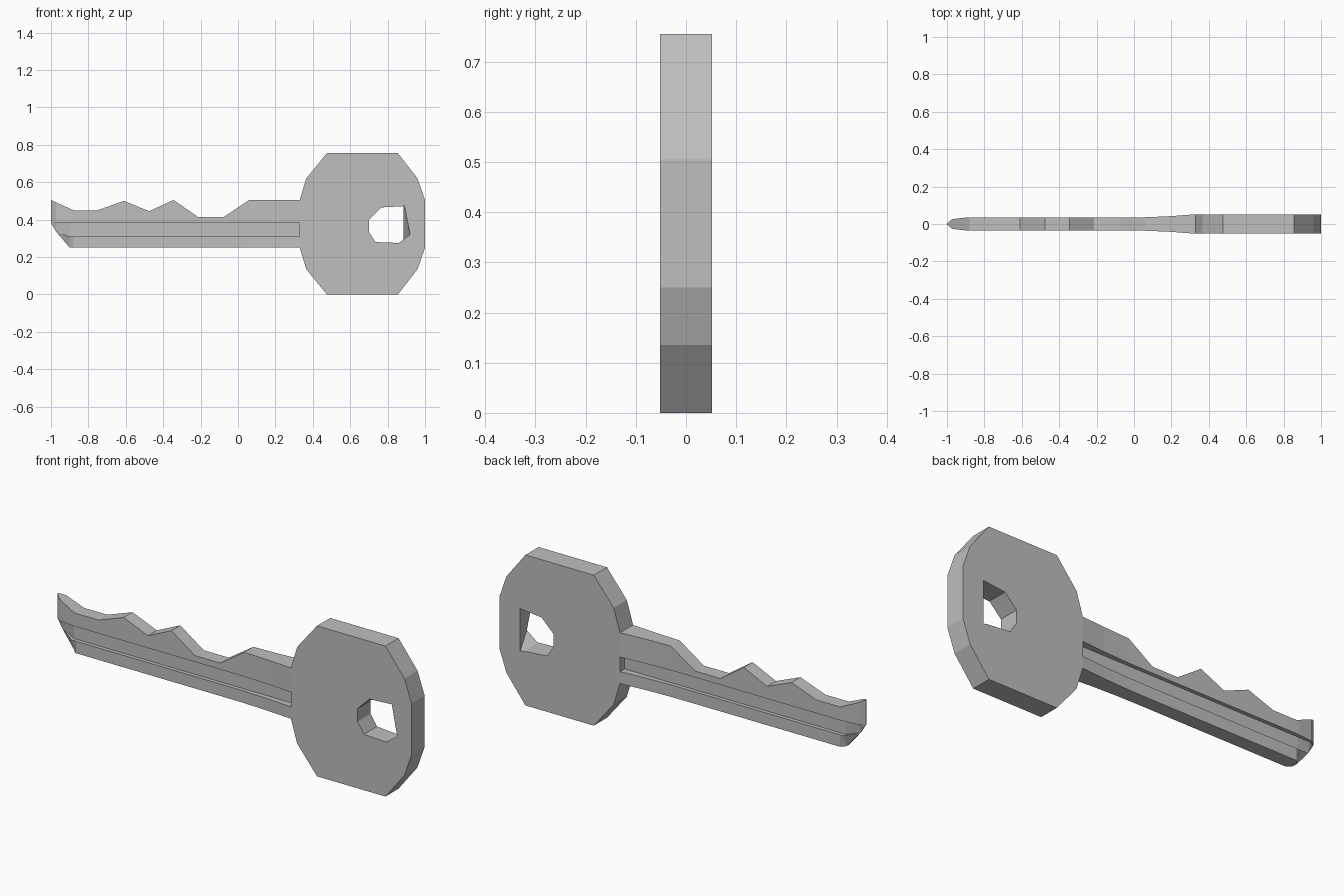
import bpy, bmesh

if "Cube" in bpy.data.objects:
    bpy.data.objects.remove(bpy.data.objects["Cube"])

steel = bpy.data.materials.new("grey steel")
steel.use_nodes = True
grey = (0.52, 0.52, 0.52, 1)
steel.diffuse_color = grey
steel.node_tree.nodes["Principled BSDF"].inputs["Base Color"].default_value = grey


def finish(name, bm):
    bmesh.ops.remove_doubles(bm, verts=bm.verts, dist=0.0005)
    bmesh.ops.recalc_face_normals(bm, faces=bm.faces)
    mesh = bpy.data.meshes.new(name)
    bm.to_mesh(mesh)
    bm.free()
    mesh.materials.append(steel)
    obj = bpy.data.objects.new(name, mesh)
    bpy.context.collection.objects.link(obj)
    return obj


# Head: faceted plate with a flared key-ring hole
HALF, MID = 0.052, 0.3775
upper = [(1, 0.505), (0.96, 0.62), (0.855, 0.755), (0.475, 0.755), (0.365, 0.62), (0.33, 0.505)]
outline = upper + [(x, 2 * MID - z) for x, z in reversed(upper)]
shared = [(0.765, 0.465), (0.70, 0.40), (0.70, 0.335), (0.735, 0.28)]
hole_front = shared + [(0.86, 0.275), (0.92, 0.32), (0.89, 0.472)]
hole_back = shared + [(0.86, 0.27), (0.884, 0.265), (0.884, 0.478)]

bm = bmesh.new()


def loop(points, y):
    verts = [bm.verts.new((x, y, z)) for x, z in points]
    edges = [bm.edges.new((a, b)) for a, b in zip(verts, verts[1:] + verts[:1])]
    return verts, edges


def walls(a, b):
    for i in range(len(a)):
        j = (i + 1) % len(a)
        bm.faces.new((a[i], a[j], b[j], b[i]))


front, front_edges = loop(outline, -HALF)
back, back_edges = loop(outline, HALF)
hf, hf_edges = loop(hole_front, -HALF)
hb, hb_edges = loop(hole_back, HALF)
for edges, normal in ((front_edges + hf_edges, (0, -1, 0)), (back_edges + hb_edges, (0, 1, 0))):
    bmesh.ops.triangle_fill(bm, edges=edges, use_beauty=True, normal=normal)
walls(front, back)
walls(hf, hb)
finish("key_head", bm)

# Blade: stations of (x, top, bottom, half thickness, half thickness at the bottom)
stations = [
    (-1, 0.505, 0.382, 0.003, 0.003),
    (-0.972, 0.492, 0.335, 0.026, 0.003),
    (-0.9, 0.459, 0.25, 0.034, 0.012),
    (-0.88, 0.45, 0.25, 0.035, 0.035),
]
cuts = [(-0.75, 0.45), (-0.61, 0.5), (-0.475, 0.445), (-0.345, 0.505), (-0.215, 0.415), (-0.075, 0.415)]
stations += [(x, top, 0.25, 0.035, 0.035) for x, top in cuts]
stations += [(x, 0.505, 0.25, h, h) for x, h in ((0.06, 0.036), (0.2, 0.042), (0.33, HALF))]
GROOVE_LOW, GROOVE_HIGH, FLOOR = 0.31, 0.383, 0.016

bm = bmesh.new()
rings = []
for x, top, bottom, half, thin in stations:
    low, high = max(GROOVE_LOW, bottom), max(GROOVE_HIGH, bottom)
    deep = min(FLOOR, half)
    side_low = thin if low == bottom else half
    profile = [(thin, bottom), (side_low, low), (min(deep, side_low), low), (deep, high), (half, high), (half, top)]
    ring = [(-y, z) for y, z in profile] + [(y, z) for y, z in reversed(profile)]
    rings.append([bm.verts.new((x, y, z)) for y, z in ring])
for a, b in zip(rings, rings[1:]):
    walls(a, b)
bm.faces.new(rings[0])
finish("key_blade", bm)
